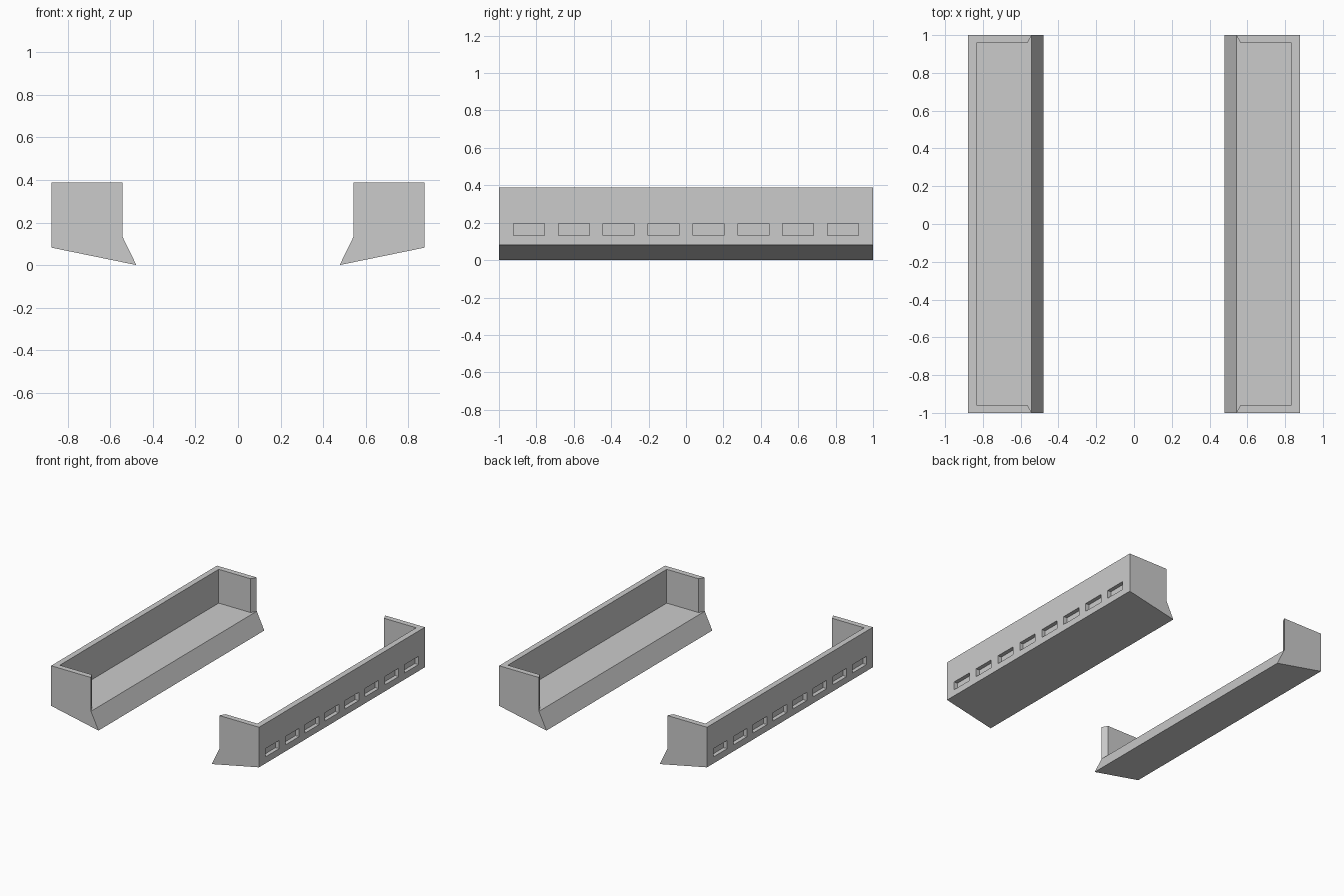
import bpy, bmesh
from mathutils import Vector

if "Cube" in bpy.data.objects:
    bpy.data.objects.remove(bpy.data.objects["Cube"])


def add_prism(bm, points, direction):
    """Extrude a closed outline along a direction into a solid."""
    face = bm.faces.new([bm.verts.new(p) for p in points])
    new = bmesh.ops.extrude_face_region(bm, geom=[face])["geom"]
    verts = [v for v in new if isinstance(v, bmesh.types.BMVert)]
    bmesh.ops.translate(bm, verts=verts, vec=Vector(direction))


def make_object(name, bm):
    bmesh.ops.recalc_face_normals(bm, faces=bm.faces)
    mesh = bpy.data.meshes.new(name)
    bm.to_mesh(mesh)
    bm.free()
    obj = bpy.data.objects.new(name, mesh)
    bpy.context.collection.objects.link(obj)
    return obj


TOP, FLOOR = 0.388, 0.13

# Solid tray body: end profile with sloping underside and flared lip
bm = bmesh.new()
profile = [(0.478, 0), (0.878, 0.082), (0.878, TOP), (0.542, TOP), (0.542, FLOOR + 0.001)]
add_prism(bm, [(x, -1, z) for x, z in profile], (0, 2, 0))
tray = make_object("side_trays", bm)

# Pocket cutter: open towards the middle, bevelled end-wall edges
bm = bmesh.new()
half = [(0.834, 0.958), (0.564, 0.958), (0.522, 1.036), (0.4, 1.036)]
outline = half + [(x, -y) for x, y in reversed(half)]
add_prism(bm, [(x, y, FLOOR) for x, y in outline], (0, 0, 0.5))
pocket = make_object("pocket_cutter", bm)

# Row of eight shallow slots in the outer wall
bm = bmesh.new()
for i in range(8):
    y = -0.84 + 0.24 * i
    corners = [(-0.083, 0.132), (0.083, 0.132), (0.083, 0.195), (-0.083, 0.195)]
    add_prism(bm, [(0.848, y + dy, z) for dy, z in corners], (0.1, 0, 0))
slots = make_object("slot_cutter", bm)

for cutter in (pocket, slots):
    cutter.hide_render = True
    cutter.hide_viewport = True
    cutter.display_type = 'WIRE'
    mod = tray.modifiers.new(cutter.name, 'BOOLEAN')
    mod.operation = 'DIFFERENCE'
    mod.solver = 'EXACT'
    mod.object = cutter

# Matching tray on the other side
mirror = tray.modifiers.new("mirror", 'MIRROR')
mirror.use_axis[0] = True
